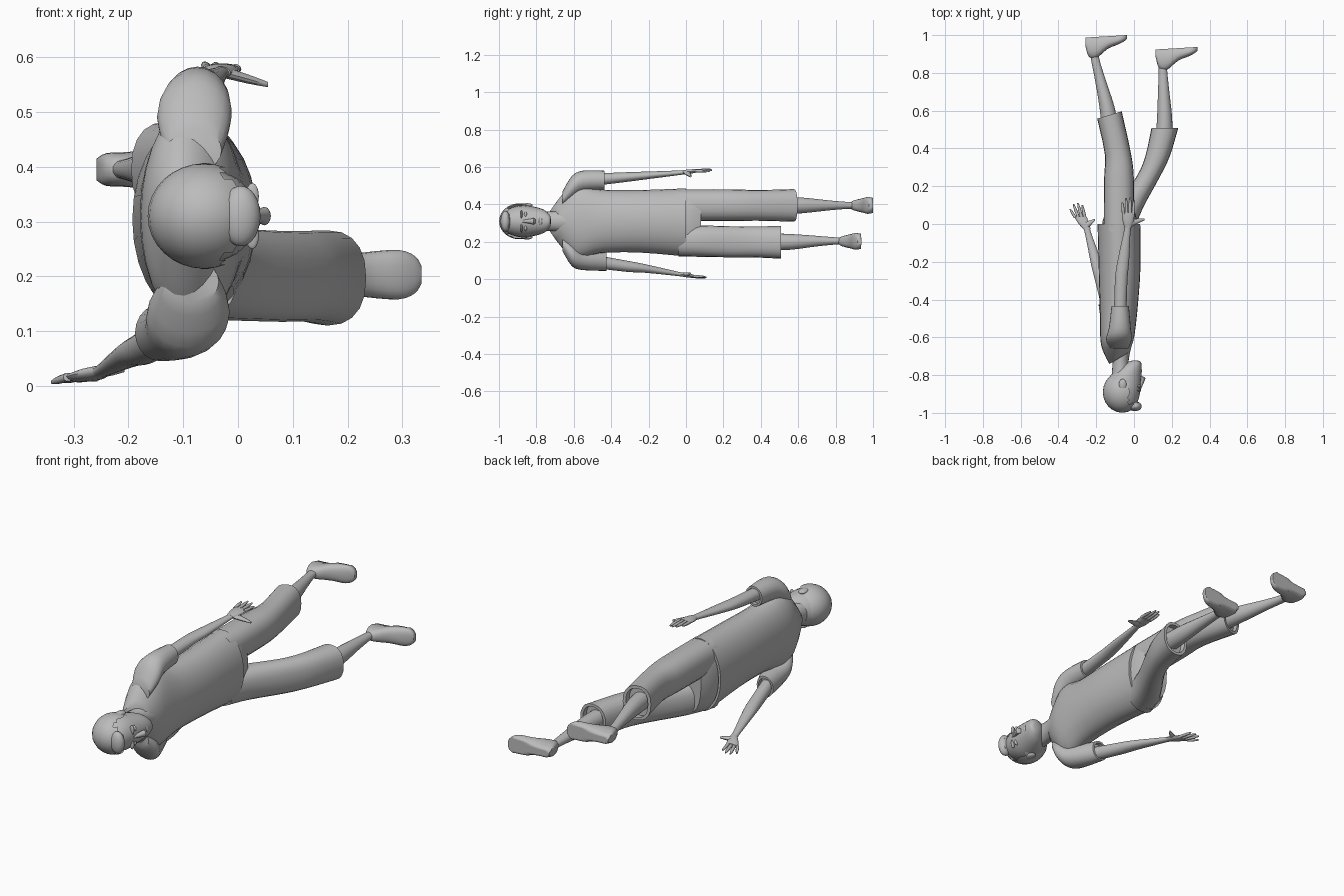
import bpy
import bmesh
import math
from mathutils import Vector

default_cube = bpy.data.objects.get("Cube")
if default_cube:
    bpy.data.objects.remove(default_cube, do_unlink=True)

# One plain grey for the whole figure
grey = bpy.data.materials.new("plain_grey")
grey.use_nodes = True
grey_colour = (0.5, 0.5, 0.5, 1)
grey.diffuse_color = grey_colour
grey.node_tree.nodes["Principled BSDF"].inputs["Base Color"].default_value = grey_colour


def finish(name, bm, angle=40):
    """Turn a bmesh into a smooth shaded object."""
    bmesh.ops.recalc_face_normals(bm, faces=bm.faces)
    mesh = bpy.data.meshes.new(name)
    bm.to_mesh(mesh)
    bm.free()
    mesh.materials.append(grey)
    obj = bpy.data.objects.new(name, mesh)
    bpy.context.collection.objects.link(obj)
    bpy.ops.object.select_all(action='DESELECT')
    obj.select_set(True)
    bpy.context.view_layer.objects.active = obj
    bpy.ops.object.shade_smooth_by_angle(angle=math.radians(angle))
    return obj


def spline(rings, steps):
    """Catmull-Rom interpolation between cross-sections."""
    result = []
    for i in range(len(rings) - 1):
        a, b, c, d = (rings[max(0, min(len(rings) - 1, i + k))] for k in (-1, 0, 1, 2))
        for s in range(steps):
            t = s / steps
            result.append([q + t * (r - p) / 2
                           + t * t * (2 * p - 5 * q + 4 * r - u) / 2
                           + t ** 3 * (3 * q - p - 3 * r + u) / 2
                           for p, q, r, u in zip(a, b, c, d)])
    result.append(list(rings[-1]))
    return result


def loft(name, rings, along="y", sides=20, steps=3, power=1.0, tilt=(0, 0), hem=0.0):
    """Skin rings of (x, y, z, first radius, z radius), lying across one axis.
    tilt leans the first and last ring; hem folds the last ring inward."""
    rings = spline(rings, steps)
    count = len(rings)
    tilts = [tilt[0] + (tilt[1] - tilt[0]) * i / (count - 1) for i in range(count)]
    if hem:
        x, y, z, r, h = rings[-1]
        rings += [[x, y, z, r - hem, h - hem], [x, y - hem * 2, z, r - hem, h - hem]]
        tilts += [tilts[-1]] * 2
    bm = bmesh.new()
    loops = []
    for (x, y, z, r, h), lean in zip(rings, tilts):
        loop = []
        for k in range(sides):
            angle = math.tau * k / sides
            c, s = math.cos(angle), math.sin(angle)
            u = math.copysign(abs(c) ** power, c) * r
            v = math.copysign(abs(s) ** power, s) * h
            point = (x + u, y + u * lean, z + v) if along == "y" else (x, y + u, z + v)
            loop.append(bm.verts.new(point))
        loops.append(loop)
    for low, high in zip(loops, loops[1:]):
        for k in range(sides):
            n = (k + 1) % sides
            bm.faces.new((low[k], low[n], high[n], high[k]))
    bm.faces.new(loops[0])
    bm.faces.new(loops[-1])
    return finish(name, bm)


def ball(name, centre, size, keep=None):
    """Ellipsoid; keep is an optional rule for the faces that stay."""
    bm = bmesh.new()
    bmesh.ops.create_uvsphere(bm, u_segments=24, v_segments=16, radius=1)
    for v in bm.verts:
        v.co = Vector(centre) + v.co * Vector(size)
    if keep:
        gone = [f for f in bm.faces if not keep(f.calc_center_median())]
        bmesh.ops.delete(bm, geom=gone, context='FACES')
    return finish(name, bm)


MID = 0.31  # height of the body's centre line

# Head, neck and hair
loft("head", [(-.06, -.99, MID, .02, .02), (-.06, -.96, MID, .07, .06),
              (-.06, -.89, MID, .093, .085), (-.05, -.82, MID, .088, .08),
              (-.02, -.76, MID, .06, .062), (.002, -.73, MID, .034, .035),
              (.005, -.723, MID, .012, .015)])
loft("neck", [(-.07, -.82, MID, .05, .058), (-.07, -.72, MID, .042, .052),
              (-.058, -.63, MID, .05, .062)])
ball("hair", (-.062, -.89, MID), (.103, .109, .096),
     lambda p: p.x < -.03 or p.y < -.95)
ball("fringe", (.005, -.965, MID), (.036, .026, .055))

# Face
loft("nose", [(.025, -.875, MID, .012, .008), (.04, -.835, MID, .014, .012),
              (.048, -.815, MID, .012, .017), (.035, -.805, MID, .008, .01)], sides=12)
ball("lips", (.031, -.777, MID), (.012, .011, .024))
ball("chin", (.018, -.742, MID), (.02, .018, .026))
for label, side in (("left", 1), ("right", -1)):
    ball(label + "_eye", (.022, -.858, MID + side * .035), (.012, .008, .016))
    ball(label + "_brow", (.026, -.88, MID + side * .036), (.012, .006, .024))
    ball(label + "_ear", (-.06, -.85, MID + side * .086), (.02, .03, .011))

# Shirt body
loft("shirt", [(-.078, -.71, MID, .052, .066), (-.08, -.655, MID, .076, .145),
               (-.085, -.59, MID, .092, .2), (-.08, -.46, MID, .1, .17),
               (-.076, -.25, MID, .11, .167), (-.08, 0, .304, .113, .182)],
     sides=28, tilt=(.6, 0), hem=.012)

# Shorts: hips and both legs
loft("shorts_hips", [(-.08, -.08, .304, .1, .168), (-.075, .02, .304, .09, .172),
                     (-.07, .08, .304, .07, .16)], power=.85)
loft("left_shorts_leg", [(-.08, -.04, .396, .08, .085), (-.08, .24, .396, .079, .085),
                         (-.087, .38, .395, .067, .082), (-.13, .577, .395, .065, .087)],
     power=.85, tilt=(0, .3), hem=.014)
loft("right_shorts_leg", [(-.08, -.04, .205, .08, .083), (-.03, .08, .204, .075, .084),
                          (.075, .25, .2, .062, .083), (.125, .36, .2, .065, .083),
                          (.163, .507, .197, .071, .087)],
     power=.85, hem=.014)

# Shins
loft("left_shin", [(-.125, .5, .395, .045, .046), (-.143, .62, .395, .04, .042),
                   (-.18, .77, .395, .028, .026), (-.207, .88, .395, .022, .018),
                   (-.212, .95, .395, .024, .02)])
loft("right_shin", [(.158, .42, .2, .046, .046), (.162, .56, .2, .04, .042),
                    (.157, .7, .204, .03, .028), (.153, .82, .205, .022, .018),
                    (.15, .88, .205, .024, .02)])


# Feet, flat on the sole
def foot(name, dx, dy, z):
    profile = [(-.258, .96, .015, .02), (-.24, .935, .048, .03), (-.2, .933, .055, .032),
               (-.14, .96, .033, .041), (-.08, .974, .022, .045), (-.05, .983, .014, .034),
               (-.038, .986, .007, .016)]
    obj = loft(name, [(x + dx, y + dy, z, r, h) for x, y, r, h in profile],
               along="x", power=.85)
    for v in obj.data.vertices:
        sole = 1 + dy + (v.co.x - dx + .04) * .06
        if v.co.y > sole - .014:
            v.co.y = sole


foot("left_foot", 0, 0, .395)
foot("right_foot", .373, -.063, .203)

# Sleeves
loft("left_sleeve", [(-.08, -.66, .43, .05, .04), (-.08, -.61, .49, .068, .062),
                     (-.075, -.55, .525, .058, .056), (-.073, -.435, .53, .046, .05)],
     hem=.01)
loft("right_sleeve", [(-.085, -.66, .19, .05, .04), (-.09, -.61, .135, .075, .065),
                      (-.105, -.55, .105, .065, .056), (-.142, -.425, .097, .046, .052)],
     hem=.01)

# Arms
loft("left_arm", [(-.074, -.52, .53, .033, .034), (-.068, -.3, .548, .033, .025),
                  (-.057, -.2, .556, .031, .02), (-.035, -.03, .57, .017, .012),
                  (-.03, .0, .573, .02, .011)])
loft("right_arm", [(-.12, -.52, .1, .033, .036), (-.168, -.32, .07, .033, .03),
                   (-.195, -.22, .058, .031, .023), (-.243, -.05, .03, .017, .012),
                   (-.252, -.02, .025, .02, .011)])


# Hands: palm, four fingers and a thumb
def hand(name, wrist, knuckles, thumb, tips, spread):
    wrist, knuckles, thumb = Vector(wrist), Vector(knuckles), Vector(thumb)
    middle = wrist.lerp(knuckles, .5)
    loft(name + "_palm", [(*wrist, .018, .011), (*middle, .03, .012),
                          (*knuckles, .033, .009)], sides=14)
    for i, tip in enumerate(tips):
        tip = Vector(tip)
        base = knuckles + Vector((spread * (i - 1.5), -.008, 0))
        loft(f"{name}_finger_{i + 1}", [(*base, .0085, .008),
                                        (*base.lerp(tip, .6), .008, .007),
                                        (*tip, .004, .004)], sides=10)
    root = wrist.lerp(knuckles, .25)
    loft(name + "_thumb", [(*root, .022, .011), (*root.lerp(thumb, .55), .014, .009),
                           (*thumb, .005, .005)], along="x", sides=10)


hand("left_hand", (-.032, -.02, .572), (-.03, .06, .58), (.055, .025, .55),
     [(-.062, .115, .588), (-.042, .137, .587), (-.02, .14, .583), (.0, .125, .577)], .017)
hand("right_hand", (-.248, -.03, .027), (-.285, .04, .016), (-.207, .022, .03),
     [(-.338, .08, .007), (-.32, .105, .009), (-.297, .11, .011), (-.274, .1, .014)], .017)
